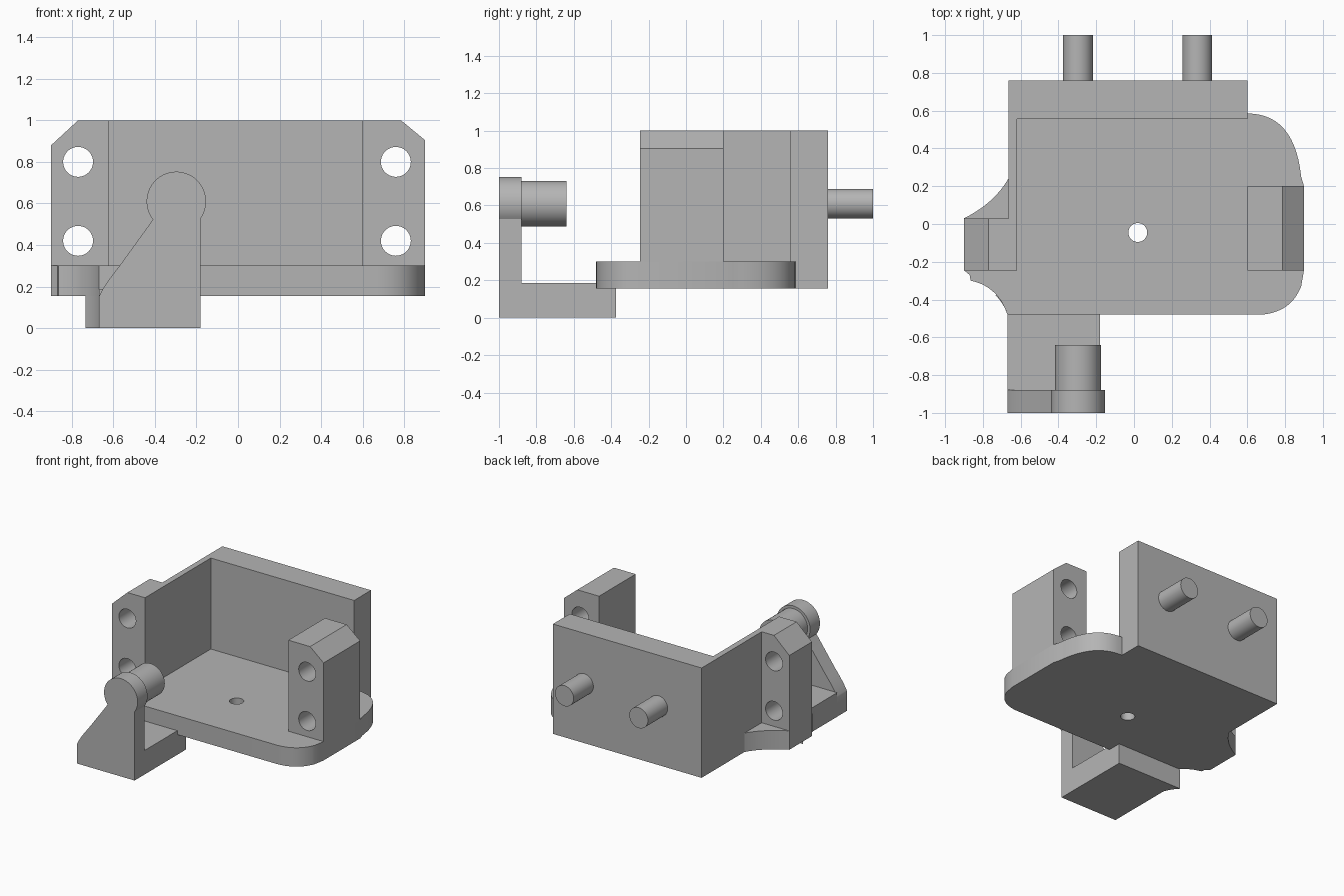
import bpy
import bmesh
import math
from mathutils import Vector

cube = bpy.data.objects.get("Cube")
if cube:
    bpy.data.objects.remove(cube, do_unlink=True)

GREY = (0.46, 0.46, 0.46, 1)
metal = bpy.data.materials.new("plain grey")
metal.use_nodes = True
metal.diffuse_color = GREY
metal.node_tree.nodes["Principled BSDF"].inputs["Base Color"].default_value = GREY


def curve(a, control, b, steps=14):
    """Points along a quadratic curve from a to b."""
    a, c, b = Vector(a), Vector(control), Vector(b)
    ts = [i / steps for i in range(steps + 1)]
    return [tuple(a * (1 - t) ** 2 + c * 2 * t * (1 - t) + b * t * t) for t in ts]


def arc(centre, radius, start, end, steps=40):
    angles = [math.radians(start + (end - start) * i / steps) for i in range(steps + 1)]
    return [(centre[0] + radius * math.cos(a), centre[1] + radius * math.sin(a)) for a in angles]


def prism(name, outline, low, high, axis="Z"):
    """Extrude an outline along z, or an x-z outline along y."""
    def place(p, d):
        return (p[0], p[1], d) if axis == "Z" else (p[0], d, p[1])
    bm = bmesh.new()
    lower = [bm.verts.new(place(p, low)) for p in outline]
    upper = [bm.verts.new(place(p, high)) for p in outline]
    bm.faces.new(lower)
    bm.faces.new(upper)
    n = len(outline)
    for i in range(n):
        j = (i + 1) % n
        bm.faces.new((lower[i], lower[j], upper[j], upper[i]))
    bmesh.ops.recalc_face_normals(bm, faces=bm.faces)
    mesh = bpy.data.meshes.new(name)
    bm.to_mesh(mesh)
    bm.free()
    mesh.materials.append(metal)
    obj = bpy.data.objects.new(name, mesh)
    bpy.context.collection.objects.link(obj)
    return obj


def box(name, x, y, z):
    return prism(name, [(x[0], y[0]), (x[1], y[0]), (x[1], y[1]), (x[0], y[1])], *z)


def rod(name, centre, radius, low, high, axis="Y"):
    return prism(name, arc(centre, radius, 0, 360)[:-1], low, high, axis)


def activate(obj):
    bpy.ops.object.select_all(action="DESELECT")
    obj.select_set(True)
    bpy.context.view_layer.objects.active = obj


def drill(obj, cutter):
    cutter.hide_render = True
    mod = obj.modifiers.new("hole", "BOOLEAN")
    mod.operation = "DIFFERENCE"
    mod.solver = "EXACT"
    mod.object = cutter
    activate(obj)
    bpy.ops.object.modifier_apply(modifier=mod.name)
    bpy.data.objects.remove(cutter, do_unlink=True)


BOTTOM, FLOOR, TOP = 0.155, 0.30, 1.0
parts = []

# Base plate with rounded and scooped corners
outline = [(-0.9, 0.03), (-0.9, -0.245), (-0.87, -0.27)]
outline += curve((-0.865, -0.30), (-0.72, -0.33), (-0.67, -0.48))
outline += curve((0.67, -0.48), (0.83, -0.47), (0.885, -0.33))
outline += [(0.9, -0.245), (0.9, 0.2)]
outline += curve((0.885, 0.25), (0.85, 0.585), (0.6, 0.585))
outline += [(0.6, 0.555), (-0.665, 0.555)]
outline += curve((-0.665, 0.24), (-0.74, 0.11), (-0.9, 0.03))[:-1]
plate = prism("base_plate", outline, BOTTOM, FLOOR)
drill(plate, rod("plate_cutter", (0.02, -0.045), 0.05, 0, 0.5, "Z"))
parts.append(plate)

# Walls
parts.append(box("back_wall", (-0.665, 0.6), (0.555, 0.76), (BOTTOM, TOP)))
parts.append(box("side_wall", (-0.665, -0.62), (0.03, 0.555), (FLOOR, TOP)))

# Chamfered mounting lugs, each with two bolt holes
right_lug = prism("right_lug", [(-0.9, FLOOR), (-0.62, FLOOR), (-0.62, TOP),
                                (-0.77, TOP), (-0.9, 0.88)], -0.245, 0.03, "Y")
left_lug = prism("left_lug", [(0.6, FLOOR), (0.9, FLOOR), (0.9, 0.905),
                              (0.785, TOP), (0.6, TOP)], -0.245, 0.2, "Y")
for lug, x in ((right_lug, -0.77), (left_lug, 0.76)):
    for z in (0.42, 0.8):
        drill(lug, rod("bolt_cutter", (x, z), 0.072, -0.5, 0.5))
    parts.append(lug)

# Rear pegs
for name, x in (("right_rear_peg", -0.297), ("left_rear_peg", 0.335)):
    parts.append(rod(name, (x, 0.61), 0.079, 0.76, 1.0))

# Front bracket: foot, upright with round head, and peg
foot = [(-0.67, -0.88), (-0.18, -0.88), (-0.18, -0.375)]
foot += curve((-0.735, -0.375), (-0.69, -0.42), (-0.67, -0.48))
parts.append(prism("bracket_foot", foot, 0, BOTTOM))
parts.append(box("bracket_step", (-0.67, -0.18), (-0.88, -0.48), (BOTTOM, 0.185)))

head = (-0.297, 0.61)
upright = [(-0.67, 0), (-0.18, 0)] + arc(head, 0.143, -35, 218)
upright += curve((-0.57, 0.30), (-0.65, 0.20), (-0.67, 0.15))
parts.append(prism("bracket_upright", upright, -1.0, -0.88, "Y"))
parts.append(rod("bracket_peg", head, 0.122, -0.88, -0.64))

for part in parts:
    activate(part)
    bpy.ops.object.shade_smooth_by_angle(angle=math.radians(25))
